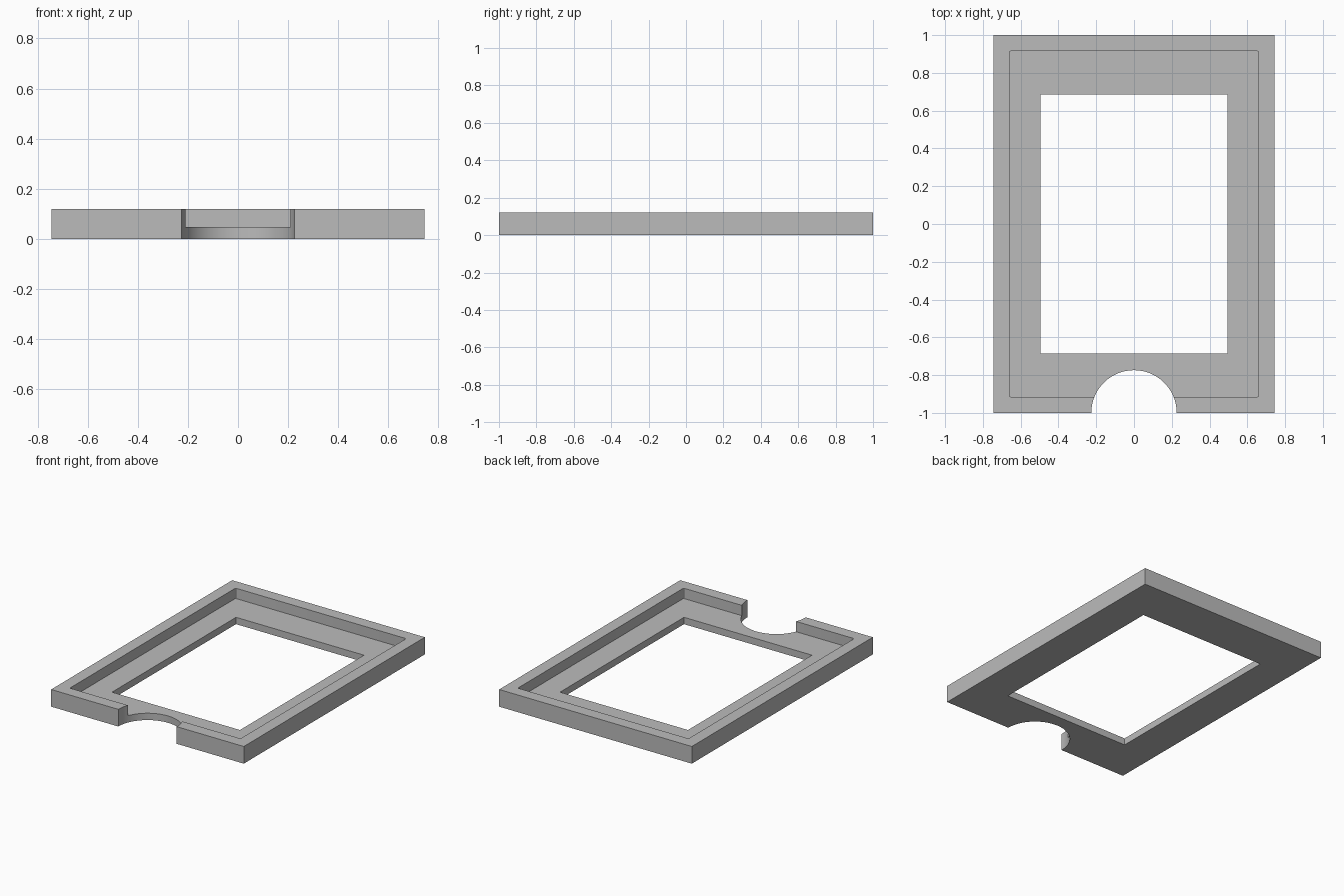
import bpy
import bmesh
from mathutils import Matrix

default = bpy.data.objects.get("Cube")
if default:
    bpy.data.objects.remove(default, do_unlink=True)

HALF_X, HALF_Y, HEIGHT = 0.745, 1.0, 0.12
FLOOR = 0.048

grey = bpy.data.materials.new("plain grey")
grey.use_nodes = True
colour = (0.5, 0.5, 0.5, 1)
grey.diffuse_color = colour
grey.node_tree.nodes["Principled BSDF"].inputs["Base Color"].default_value = colour


def make_object(name, bm):
    mesh = bpy.data.meshes.new(name)
    bm.to_mesh(mesh)
    bm.free()
    mesh.materials.append(grey)
    obj = bpy.data.objects.new(name, mesh)
    bpy.context.collection.objects.link(obj)
    return obj


def box(name, half_x, half_y, bottom, top, corner=0):
    bm = bmesh.new()
    place = Matrix.Translation((0, 0, (bottom + top) / 2))
    size = Matrix.Diagonal((2 * half_x, 2 * half_y, top - bottom, 1))
    bmesh.ops.create_cube(bm, size=1, matrix=place @ size)
    if corner:
        upright = [e for e in bm.edges
                   if abs(e.verts[0].co.z - e.verts[1].co.z) > 0.01]
        bmesh.ops.bevel(bm, geom=upright, offset=corner, segments=3,
                        profile=0.5, affect='EDGES')
    return make_object(name, bm)


def cylinder(name, radius, y, bottom, top):
    bm = bmesh.new()
    bmesh.ops.create_cone(bm, cap_ends=True, segments=96, radius1=radius,
                          radius2=radius, depth=top - bottom,
                          matrix=Matrix.Translation((0, y, (bottom + top) / 2)))
    return make_object(name, bm)


# Outer slab
frame = box("tray_frame", HALF_X, HALF_Y, 0, HEIGHT)

# Recess, central window and round thumb notch
cutters = [
    box("recess_cutter", 0.66, 0.915, FLOOR, 0.3, corner=0.008),
    box("window_cutter", 0.495, 0.685, -0.1, 0.3),
    cylinder("notch_cutter", 0.226, -HALF_Y, -0.1, 0.3),
]
bpy.context.view_layer.objects.active = frame
for cutter in cutters:
    cutter.hide_render = True
    cut = frame.modifiers.new(cutter.name, 'BOOLEAN')
    cut.operation = 'DIFFERENCE'
    cut.solver = 'EXACT'
    cut.object = cutter
    bpy.ops.object.modifier_apply(modifier=cut.name)
    bpy.data.objects.remove(cutter, do_unlink=True)

# Smooth notch wall, sharp edges elsewhere
bpy.ops.object.select_all(action='DESELECT')
frame.select_set(True)
bpy.ops.object.shade_smooth_by_angle()
